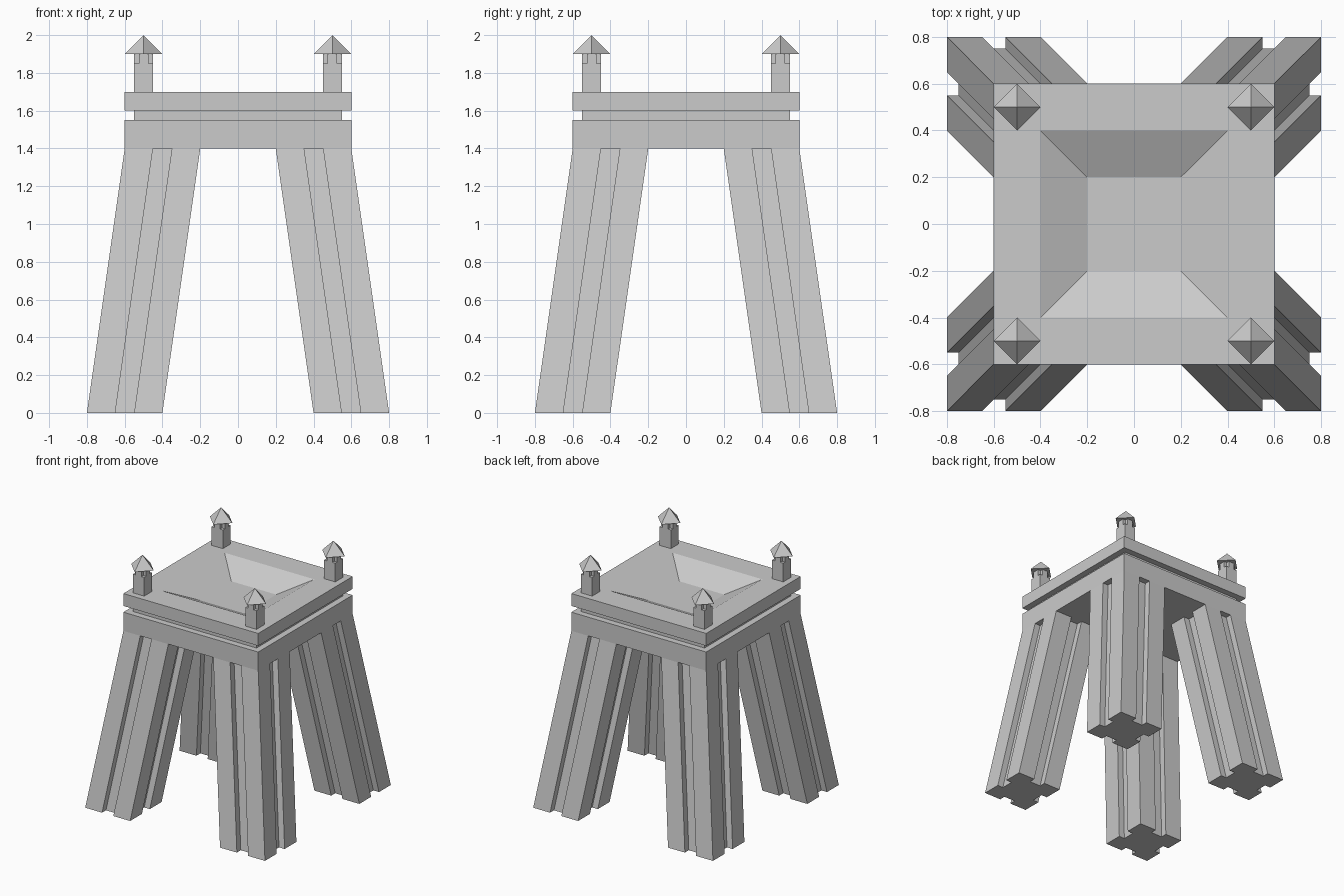
import bpy, bmesh

if "Cube" in bpy.data.objects:
    bpy.data.objects.remove(bpy.data.objects["Cube"])


def loft(name, loops):
    """Skin a stack of matching closed loops and cap both ends."""
    bm = bmesh.new()
    rings = [[bm.verts.new(p) for p in loop] for loop in loops]
    n = len(rings[0])
    for a, b in zip(rings, rings[1:]):
        for i in range(n):
            j = (i + 1) % n
            bm.faces.new((a[i], a[j], b[j], b[i]))
    bm.faces.new(rings[0][::-1])
    bm.faces.new(rings[-1])
    bmesh.ops.recalc_face_normals(bm, faces=bm.faces)
    mesh = bpy.data.meshes.new(name)
    bm.to_mesh(mesh)
    bm.free()
    obj = bpy.data.objects.new(name, mesh)
    bpy.context.collection.objects.link(obj)
    return obj


def four_sides(side):
    """Repeat one side's points around four quarter turns."""
    pts = []
    for _ in range(4):
        pts += side
        side = [(-y, x) for x, y in side]
    return pts


def place(profile, cx, cy, z):
    return [(cx + x, cy + y, z) for x, y in profile]


def square(r):
    return four_sides([(r, -r)])


# Cross-sections: grooved leg, cross-shaped lantern neck
leg_profile = four_sides([(.2, -.2), (.2, -.05), (.15, -.05), (.15, .05), (.2, .05)])
neck_profile = four_sides([(.025, -.025), (.05, -.025), (.05, .025)])

# Deck: slab, recessed band, cornice and sunken dish
deck_steps = [(.6, 1.4), (.6, 1.55), (.55, 1.55), (.55, 1.6),
              (.6, 1.6), (.6, 1.7), (.4, 1.7), (.2, 1.6)]
loft("deck", [place(square(r), 0, 0, z) for r, z in deck_steps])

for sx, x_name in ((-1, "left"), (1, "right")):
    for sy, y_name in ((-1, "front"), (1, "back")):
        tag = f"{y_name}_{x_name}"
        # Splayed leg
        loft(f"leg_{tag}", [place(leg_profile, sx * .6, sy * .6, 0),
                            place(leg_profile, sx * .4, sy * .4, 1.4)])
        # Corner pinnacle: post, neck and pointed cap
        cx, cy = sx * .5, sy * .5
        loft(f"pinnacle_post_{tag}", [place(square(.05), cx, cy, z) for z in (1.7, 1.85)])
        loft(f"pinnacle_neck_{tag}", [place(neck_profile, cx, cy, z) for z in (1.85, 1.9)])
        bpy.ops.mesh.primitive_cone_add(vertices=4, radius1=.1, radius2=0, depth=.1,
                                        location=(cx, cy, 1.95))
        bpy.context.object.name = f"pinnacle_cap_{tag}"
